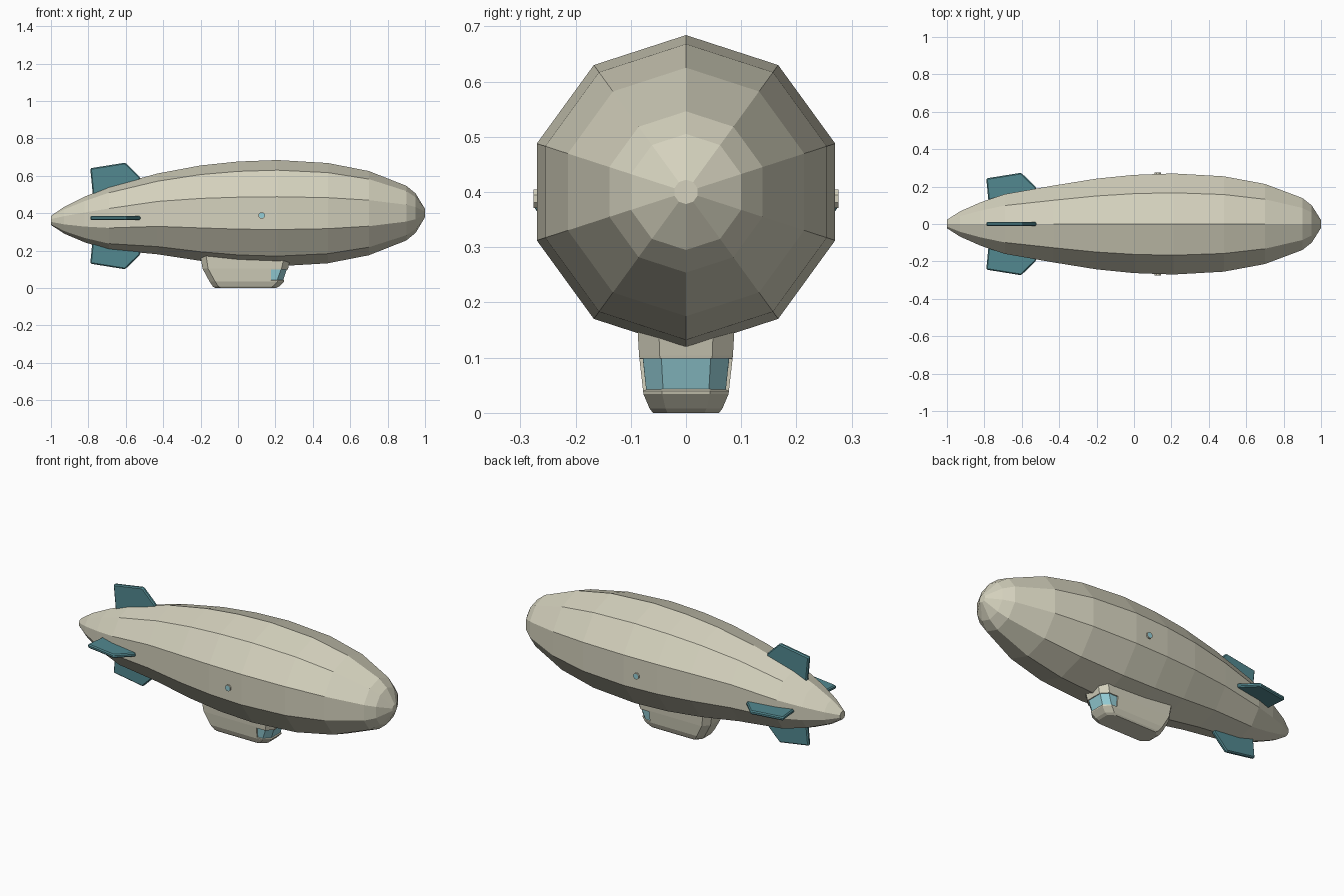
import bpy, bmesh, math
from mathutils import Vector

if "Cube" in bpy.data.objects:
    bpy.data.objects.remove(bpy.data.objects["Cube"])


def material(name, rgb):
    m = bpy.data.materials.new(name)
    m.diffuse_color = (*rgb, 1)
    m.use_nodes = True
    m.node_tree.nodes["Principled BSDF"].inputs["Base Color"].default_value = m.diffuse_color
    return m


CREAM = material("cream", (0.66, 0.64, 0.51))
TEAL = material("dark teal", (0.085, 0.25, 0.28))
GLASS = material("pale blue glass", (0.30, 0.62, 0.68))


def finish(name, bm, mats):
    bmesh.ops.recalc_face_normals(bm, faces=bm.faces[:])
    me = bpy.data.meshes.new(name)
    bm.to_mesh(me)
    bm.free()
    for m in mats:
        me.materials.append(m)
    ob = bpy.data.objects.new(name, me)
    bpy.context.collection.objects.link(ob)
    return ob


def loft(rings):
    """Skin closed rings of equal length and cap both ends."""
    bm = bmesh.new()
    loops = [[bm.verts.new(p) for p in r] for r in rings]
    n = len(loops[0])
    for a, b in zip(loops, loops[1:]):
        for i in range(n):
            j = (i + 1) % n
            bm.faces.new((a[i], a[j], b[j], b[i]))
    bm.faces.new(loops[0])
    bm.faces.new(loops[-1])
    return bm


# Ten-sided envelope: station x, centre z, radius
stations = [(-1, .361, .024), (-.93, .362, .071), (-.82, .366, .122),
            (-.69, .373, .168), (-.43, .396, .216), (-.2, .4, .255),
            (0, .4, .276), (.21, .4, .284), (.48, .4, .268), (.7, .4, .225),
            (.9, .4, .146), (.95, .4, .105), (1, .4, .022)]
rings = []
for x, zc, r in stations:
    angles = [math.tau * k / 10 for k in range(10)]
    rings.append([(x, r * math.sin(a), zc + r * math.cos(a)) for a in angles])
finish("envelope", loft(rings), [CREAM])


# Cabin: levels of z, back x, front x, half width
def cabin_ring(z, x0, x1, w):
    half = [(x0, .55 * w), (x0 + .03, w), (.17, w), (x1 - .035, w), (x1, .56 * w)]
    return ([(x, y, z) for x, y in half] +
            [(x, -y, z) for x, y in reversed(half)])


levels = [(0, -.122, .205, .06), (.008, -.135, .22, .066), (.034, -.152, .246, .077),
          (.104, -.19, .268, .085), (.19, -.203, .287, .09)]
bm = loft([cabin_ring(*lv) for lv in levels])
bmesh.ops.recalc_face_normals(bm, faces=bm.faces[:])
# wrap-around windshield, recessed in the front of the cabin
panes = [f for f in bm.faces if f.calc_center_median().x > .17
         and .04 < f.calc_center_median().z < .1]
bmesh.ops.inset_region(bm, faces=panes, thickness=.006, depth=0, use_even_offset=True)
bmesh.ops.inset_region(bm, faces=panes, thickness=.001, depth=-.006, use_even_offset=True)
for f in panes:
    f.material_index = 1
finish("cabin", bm, [CREAM, GLASS])

# Four tail fins: outline as (x, distance from axis)
outline = [(-.77, .05), (-.79, .255), (-.603, .285), (-.522, .205), (-.522, .05)]
fins = [("top_fin", Vector((0, 0, 1)), .385, 0), ("bottom_fin", Vector((0, 0, -1)), .385, 0),
        ("left_fin", Vector((0, 1, 0)), .374, -.011), ("right_fin", Vector((0, -1, 0)), .374, -.011)]
for name, out, zc, shift in fins:
    side = out.cross(Vector((1, 0, 0))) * .011
    base = [Vector((x, 0, zc)) + out * (d + shift) for x, d in outline]
    ob = finish(name, loft([[p - side for p in base], [p + side for p in base]]), [TEAL])
    bev = ob.modifiers.new("edge", 'BEVEL')
    bev.width = .006
    bev.segments = 1

# Small round lamps on both sides of the envelope
for name, s in (("left_lamp", 1), ("right_lamp", -1)):
    rings = []
    for y in (.255, .276):
        angles = [math.tau * (k + .5) / 8 for k in range(8)]
        rings.append([(.127 + .018 * math.cos(a), s * y, .388 + .018 * math.sin(a))
                      for a in angles])
    bm = loft(rings)
    bmesh.ops.recalc_face_normals(bm, faces=bm.faces[:])
    cap = [f for f in bm.faces if abs(f.calc_center_median().y) > .275]
    bmesh.ops.inset_region(bm, faces=cap, thickness=.003)
    for f in cap:
        f.material_index = 1
    finish(name, bm, [CREAM, GLASS])
